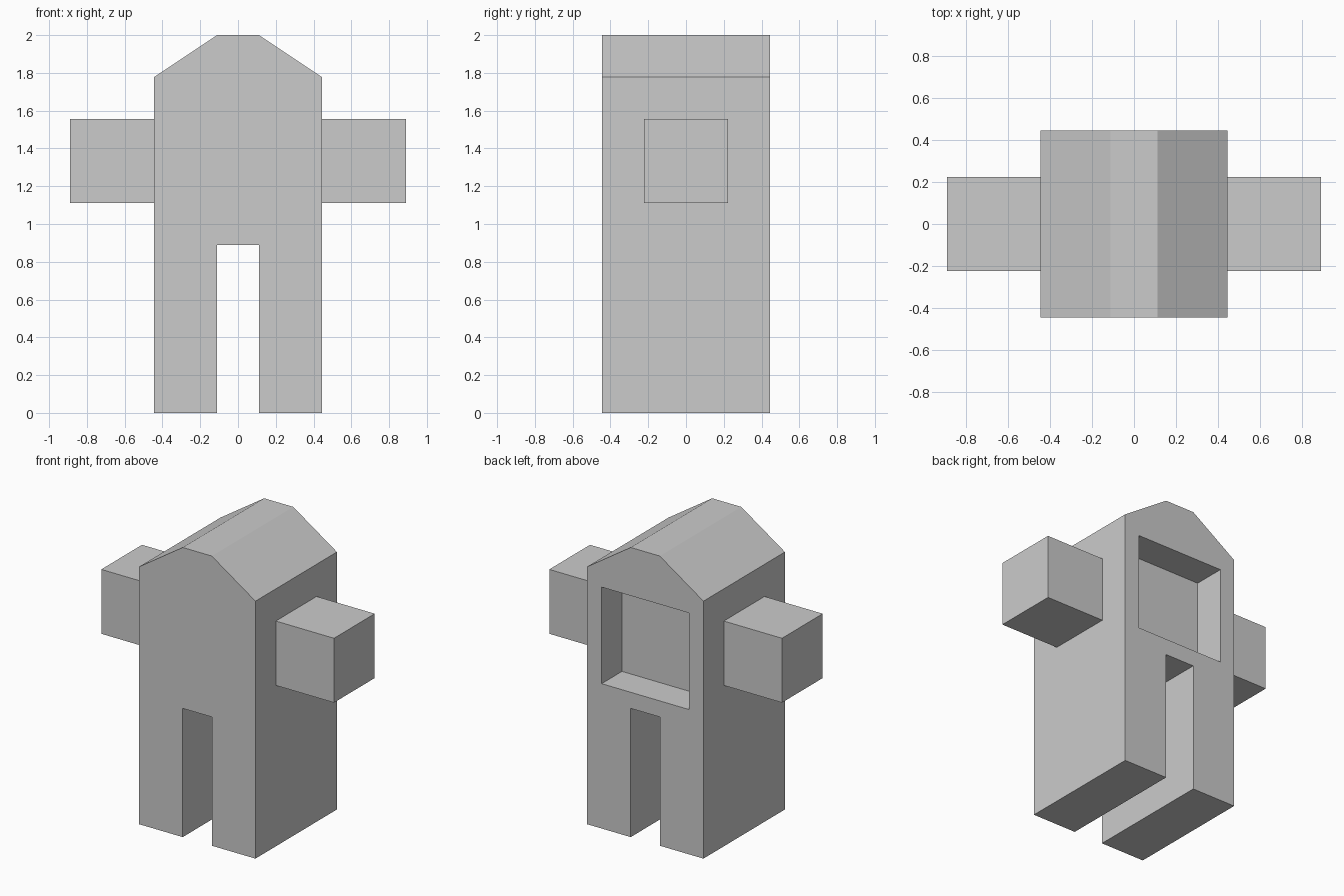
import bpy
import bmesh
from mathutils import Matrix, Vector

if "Cube" in bpy.data.objects:
    bpy.data.objects.remove(bpy.data.objects["Cube"])

U = 1 / 9  # modelling unit: the figure is 18 units tall


def add_object(name, bm):
    bmesh.ops.recalc_face_normals(bm, faces=bm.faces)
    mesh = bpy.data.meshes.new(name)
    bm.to_mesh(mesh)
    bm.free()
    obj = bpy.data.objects.new(name, mesh)
    bpy.context.collection.objects.link(obj)
    return obj


def box(name, x, y, z):
    """Box from (min, max) ranges in units."""
    bm = bmesh.new()
    center = Vector([(a + b) / 2 * U for a, b in (x, y, z)])
    size = [(b - a) * U for a, b in (x, y, z)]
    bmesh.ops.create_cube(bm, size=1, matrix=Matrix.Translation(center) @ Matrix.Diagonal((*size, 1)))
    return add_object(name, bm)


def prism(name, profile, y):
    """Extrude an x-z profile along y."""
    bm = bmesh.new()
    face = bm.faces.new([bm.verts.new((px * U, y[0] * U, pz * U)) for px, pz in profile])
    result = bmesh.ops.extrude_face_region(bm, geom=[face], use_keep_orig=True)
    verts = [v for v in result["geom"] if isinstance(v, bmesh.types.BMVert)]
    bmesh.ops.translate(bm, verts=verts, vec=(0, (y[1] - y[0]) * U, 0))
    return add_object(name, bm)


# Body: two legs, torso and sloped top in one mirrored outline
half = [(1, 8), (1, 0), (4, 0), (4, 16), (1, 18)]
body = prism("body", half + [(-x, z) for x, z in reversed(half)], (-4, 4))

# Square recess in the back
cutter = box("back_recess_cutter", (-3, 3), (2, 5), (9, 15))
cutter.hide_render = True
cutter.hide_set(True)
cut = body.modifiers.new("back_recess", "BOOLEAN")
cut.operation = "DIFFERENCE"
cut.solver = "EXACT"
cut.object = cutter

# Stubby block arms, mirrored across x
arms = box("arms", (4, 8), (-2, 2), (10, 14))
arms.modifiers.new("mirror", "MIRROR").use_axis[0] = True
